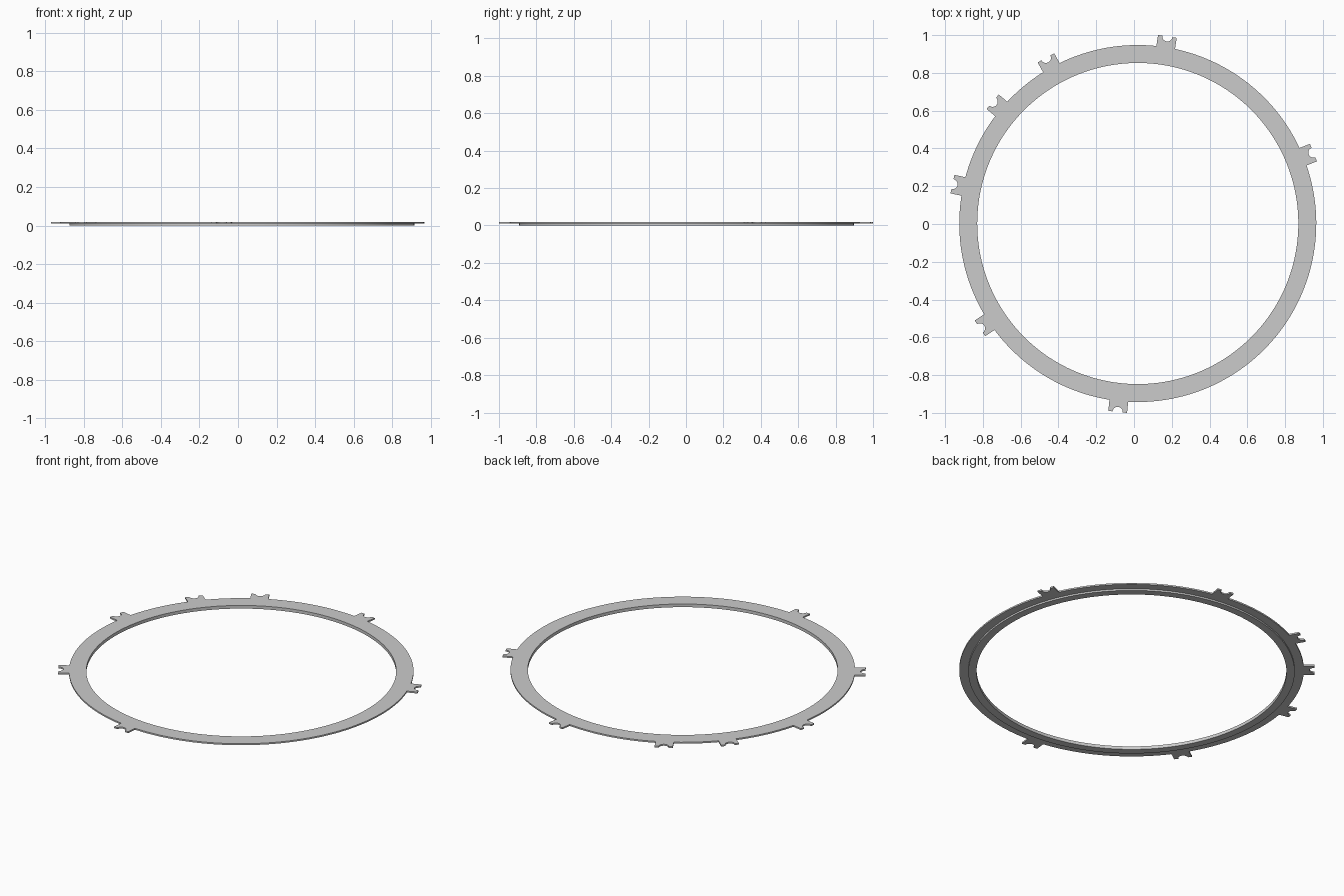
import bpy, bmesh
from math import sin, cos, pi, radians, asin, sqrt, tau

if "Cube" in bpy.data.objects:
    bpy.data.objects.remove(bpy.data.objects["Cube"])

CX, CY = 0.02, 0.0025
R_OUT, R_MID, R_IN, R_TAB = 0.945, 0.895, 0.85, 1.003
Z_STEP, Z_TOP = 0.010, 0.019
TAB_HALF, NOTCH = 0.05, 0.027
TABS = [radians(a) for a in (22, 81, 119, 140, 168, 213.6, 263.9)]
SEG = 180


def circle(r):
    return [(CX + r * cos(tau * i / SEG), CY + r * sin(tau * i / SEG)) for i in range(SEG)]


def tab(angle):
    """Notched lug, traced counter-clockwise; u is radial, v is tangential."""
    root = sqrt(R_OUT ** 2 - TAB_HALF ** 2)
    pts = [(root, -TAB_HALF), (R_TAB, -TAB_HALF)]
    for i in range(13):
        t = pi * i / 12
        pts.append((R_TAB - NOTCH * sin(t), -NOTCH * cos(t)))
    pts += [(R_TAB, TAB_HALF), (root, TAB_HALF)]
    c, s = cos(angle), sin(angle)
    return [(CX + u * c - v * s, CY + u * s + v * c) for u, v in pts]


def outer_outline():
    half = asin(TAB_HALF / R_OUT)
    pts = []
    for i, a in enumerate(TABS):
        pts += tab(a)
        start = a + half
        end = TABS[(i + 1) % len(TABS)] + (tau if i == len(TABS) - 1 else 0) - half
        n = max(2, round((end - start) / tau * SEG))
        for k in range(1, n):
            t = start + (end - start) * k / n
            pts.append((CX + R_OUT * cos(t), CY + R_OUT * sin(t)))
    return pts


bm = bmesh.new()


def loop(pts, z):
    vs = [bm.verts.new((x, y, z)) for x, y in pts]
    es = [bm.edges.new((vs[i - 1], vs[i])) for i in range(len(vs))]
    return vs, es


def wall(a, b):
    for i in range(len(a[0])):
        bm.faces.new((a[0][i - 1], a[0][i], b[0][i], b[0][i - 1]))


def flat(a, b):
    bmesh.ops.triangle_fill(bm, edges=a[1] + b[1], use_beauty=True)


# Edge loops of the stepped section
outline = outer_outline()
out_top, out_low = loop(outline, Z_TOP), loop(outline, Z_STEP)
mid_top, mid_low = loop(circle(R_MID), Z_STEP), loop(circle(R_MID), 0)
in_top, in_low = loop(circle(R_IN), Z_TOP), loop(circle(R_IN), 0)

# Flat faces: top, step underside, bottom
flat(out_top, in_top)
flat(out_low, mid_top)
flat(mid_low, in_low)

# Vertical walls
wall(out_top, out_low)
wall(mid_top, mid_low)
wall(in_top, in_low)
bmesh.ops.recalc_face_normals(bm, faces=bm.faces)

mesh = bpy.data.meshes.new("notched_ring")
bm.to_mesh(mesh)
bm.free()
ring = bpy.data.objects.new("notched_ring", mesh)
bpy.context.collection.objects.link(ring)
bpy.context.view_layer.objects.active = ring
ring.select_set(True)
bpy.ops.object.shade_smooth_by_angle(angle=radians(30))
